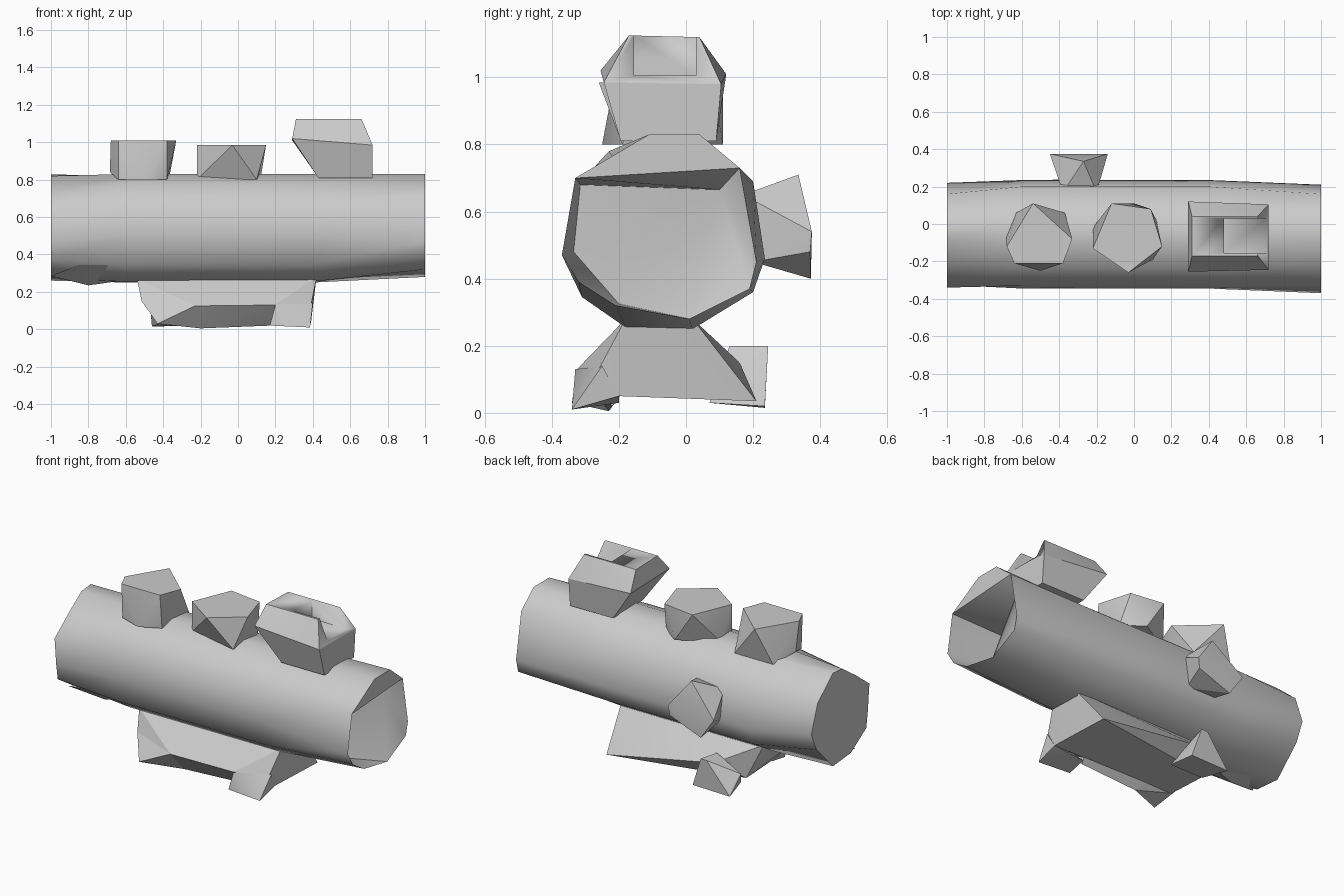
import bpy, bmesh, math

if "Cube" in bpy.data.objects:
    bpy.data.objects.remove(bpy.data.objects["Cube"])

grey = bpy.data.materials.new("matte_grey")
grey.diffuse_color = (0.6, 0.6, 0.6, 1)
grey.use_nodes = True
grey.node_tree.nodes["Principled BSDF"].inputs["Base Color"].default_value = grey.diffuse_color


def finish(bm, name, angle):
    bmesh.ops.recalc_face_normals(bm, faces=bm.faces[:])
    mesh = bpy.data.meshes.new(name)
    bm.to_mesh(mesh)
    bm.free()
    mesh.materials.append(grey)
    for p in mesh.polygons:
        p.use_smooth = True
    mesh.set_sharp_from_angle(angle=math.radians(angle))
    ob = bpy.data.objects.new(name, mesh)
    bpy.context.collection.objects.link(ob)
    return ob


def hull(name, pts, angle=35):
    """Chiselled solid wrapped around a few corner points."""
    bm = bmesh.new()
    for p in pts:
        bm.verts.new(p)
    res = bmesh.ops.convex_hull(bm, input=bm.verts[:])
    loose = {v for v in res["geom_interior"] + res["geom_unused"]
             if isinstance(v, bmesh.types.BMVert)}
    bmesh.ops.delete(bm, geom=list(loose), context='VERTS')
    bmesh.ops.dissolve_limit(bm, angle_limit=math.radians(4),
                             verts=bm.verts[:], edges=bm.edges[:])
    return finish(bm, name, angle)


def layer(z, pts):
    return [(x, y, z) for x, y in pts]


# main tube: (y, z) sections lofted along x
left = [(-.08, .82), (.01, .828), (.16, .70), (.22, .53), (.17, .42), (.01, .26),
        (-.16, .275), (-.31, .37), (-.325, .47), (-.34, .63), (-.21, .73)]
middle = [(-.11, .83), (.03, .82), (.20, .69), (.235, .46), (.20, .36), (.02, .25),
          (-.18, .255), (-.31, .345), (-.345, .50), (-.33, .67), (-.23, .78)]
right = [(-.11, .83), (.04, .83), (.16, .73), (.21, .45), (.19, .37), (.01, .28),
         (-.21, .32), (-.32, .39), (-.37, .47), (-.33, .70), (-.22, .765)]
bm = bmesh.new()
rings = [[bm.verts.new((x, y, z)) for y, z in sec]
         for x, sec in ((-1, left), (-.6, middle), (.4, middle), (1, right))]
n = len(left)
for a, b in zip(rings, rings[1:]):
    for i in range(n):
        j = (i + 1) % n
        bm.faces.new((a[i], a[j], b[j], b[i]))
bm.faces.new(rings[0])
# sunken right end: deepest along the front side, creased near the back
rim = rings[-1]
crease = bm.verts.new((.91, .10, .665))
deep = [bm.verts.new(p) for p in ((.75, -.20, .325), (.62, -.335, .48), (.62, -.315, .68))]
for i in range(2, 5):
    bm.faces.new((rim[i], rim[i + 1], crease))
for loop in ((rim[5], deep[0], crease), (deep[0], deep[1], crease),
             (deep[1], deep[2], crease), (rim[5], rim[6], deep[0]),
             (rim[6], rim[7], deep[0]), (rim[7], rim[8], deep[1]),
             (rim[7], deep[1], deep[0]), (rim[8], rim[9], deep[2]),
             (rim[8], deep[2], deep[1]), (rim[9], crease, deep[2]),
             (rim[9], rim[2], crease), (rim[9], rim[10], rim[0], rim[1], rim[2])):
    bm.faces.new(loop)
finish(bm, "tube", 50)

# small facet under the left end
hull("tube_facet", [(-1, -.2, .285), (-.8, -.14, .235), (-.69, -.30, .345),
                    (-.85, -.29, .345), (-.62, -.1, .26), (-.9, 0, .27)])

# two upright knobs
hull("left_knob",
     layer(1.01, [(-.54, .11), (-.33, -.08), (-.38, -.21), (-.64, -.21), (-.68, -.12)])
     + layer(.80, [(-.63, .06), (-.37, .06), (-.38, -.19), (-.50, -.25), (-.64, -.20)])
     + [(-.685, -.08, .84)])
hull("middle_knob",
     layer(.985, [(-.12, .11), (.09, .08), (.15, -.12), (-.03, -.26), (-.22, -.13)])
     + layer(.80, [(-.22, -.02), (0, .11), (.12, .02), (.10, -.19), (-.22, -.13)]))

# upper sight block with a notch
block = hull("sight_block",
             [(.43, -.195, .81), (.72, -.195, .81), (.43, .09, .81), (.72, .09, .81),
              (.29, -.255, 1.02), (.72, -.245, .985), (.29, .12, 1.01), (.72, .105, .98),
              (.31, -.17, 1.125), (.66, -.17, 1.125), (.31, .04, 1.12), (.66, .04, 1.12)], 20)
cutter = hull("notch_cutter", [(x, y, z) for x in (.48, .80)
                               for y in (-.155, .03) for z in (1.005, 1.3)])
cutter.hide_render = True
cutter.hide_viewport = True
mod = block.modifiers.new("notch", 'BOOLEAN')
mod.operation = 'DIFFERENCE'
mod.solver = 'EXACT'
mod.object = cutter

# knob on the back side
hull("side_knob", [(-.15, .37, .48), (-.36, .372, .40), (-.45, .375, .53),
                   (-.27, .335, .71), (-.14, .375, .54),
                   (-.38, .17, .63), (-.20, .17, .65), (-.20, .20, .45), (-.38, .20, .45)], 25)

# mounting saddle with a shallow floor, front rail and feet
hull("mount_saddle",
     [(-.54, -.18, .27), (-.54, .02, .27), (.42, -.18, .28), (.42, .02, .28),
      (-.515, -.235, .15), (-.23, -.325, .125), (.20, -.325, .13), (.39, -.26, .13),
      (.39, -.2, .05), (.39, .21, .035), (-.20, .13, .075), (-.30, .16, .15),
      (-.45, .06, .06), (-.43, -.2, .055)], 25)
hull("front_right_foot", [(.17, -.335, .02), (.385, -.34, .01), (.39, -.2, .05),
                          (.19, -.2, .03), (.20, -.33, .13), (.40, -.25, .14)])
hull("front_left_foot", [(-.43, -.34, .03), (-.515, -.235, .15), (-.23, -.325, .125),
                         (-.2, -.23, .005), (-.44, -.2, .06), (-.25, -.19, .06)], 25)
hull("front_rail", [(-.23, -.325, .125), (.20, -.325, .13), (-.2, -.23, .005),
                    (.18, -.22, .02), (-.25, -.19, .06), (.19, -.19, .06)], 25)
hull("back_foot", [(-.31, .245, .20), (-.27, .245, .20), (-.21, .235, .02),
                   (-.46, .235, .015), (-.47, .14, .12), (-.42, .07, .03),
                   (-.20, .07, .03), (-.30, .13, .20)], 25)
